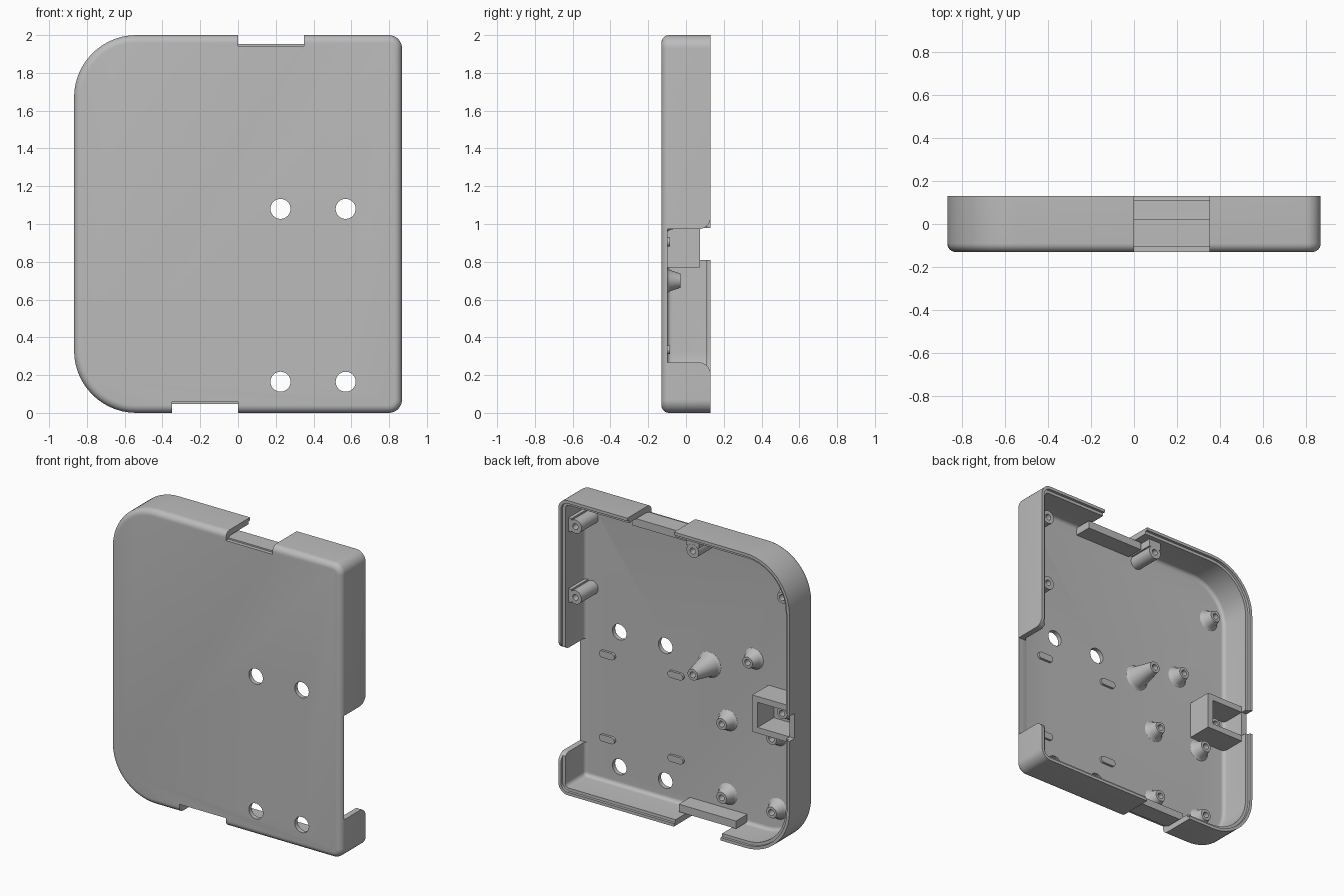
import bpy, bmesh, math
from mathutils import Vector

if "Cube" in bpy.data.objects:
    bpy.data.objects.remove(bpy.data.objects["Cube"])

grey = bpy.data.materials.new("grey_plastic")
COLOR = (0.5, 0.5, 0.5, 1)
grey.use_nodes = True
grey.diffuse_color = COLOR
grey.node_tree.nodes["Principled BSDF"].inputs["Base Color"].default_value = COLOR

HX, FRONT, BACK, FLOOR, WALL = 0.868, -0.13, 0.13, -0.1, 0.04


def finish(name, bm):
    bmesh.ops.recalc_face_normals(bm, faces=bm.faces)
    mesh = bpy.data.meshes.new(name)
    bm.to_mesh(mesh)
    bm.free()
    mesh.materials.append(grey)
    obj = bpy.data.objects.new(name, mesh)
    bpy.context.collection.objects.link(obj)
    return obj


def loft(name, rings):
    """Skin a list of equal point rings and cap both ends."""
    bm = bmesh.new()
    loops = [[bm.verts.new(p) for p in ring] for ring in rings]
    n = len(loops[0])
    for a, b in zip(loops, loops[1:]):
        for i in range(n):
            j = (i + 1) % n
            bm.faces.new((a[i], a[j], b[j], b[i]))
    bm.faces.new(loops[0])
    bm.faces.new(loops[-1])
    return finish(name, bm)


def outline(inset, y):
    """Case outline: two large corners on the right, two small on the left."""
    pts = []
    for sx, sz, r0, start in ((1, 1, 0.07, 0), (-1, 1, 0.33, 90),
                              (-1, -1, 0.33, 180), (1, -1, 0.07, 270)):
        r = max(r0 - inset, 0.004)
        cx, cz = sx * (HX - inset - r), 1 + sz * (1 - inset - r)
        for k in range(15):
            t = math.radians(start + 90 * k / 14)
            pts.append((cx + r * math.cos(t), y, cz + r * math.sin(t)))
    return pts


def rounded_slab(name, inset, y0, y1, fillet):
    rings = []
    for k in range(8):
        t = math.pi / 2 * k / 7
        rings.append(outline(inset + fillet * (1 - math.sin(t)), y0 + fillet * (1 - math.cos(t))))
    rings.append(outline(inset, y1))
    return loft(name, rings)


def box(name, x, y, z):
    return loft(name, [[(a, y[0], z[0]), (a, y[1], z[0]), (a, y[1], z[1]), (a, y[0], z[1])] for a in x])


def disc(name, x, z, r, y0, y1):
    return loft(name, [[(x + r * math.cos(t), y, z + r * math.sin(t))
                        for t in [math.tau * k / 32 for k in range(32)]] for y in (y0, y1)])


def cut(target, *cutters):
    """Subtract each cutter and remove it."""
    for cutter in cutters:
        mod = target.modifiers.new("cut", "BOOLEAN")
        mod.operation, mod.solver, mod.object = "DIFFERENCE", "EXACT", cutter
        bpy.context.view_layer.objects.active = target
        bpy.ops.object.modifier_apply(modifier=mod.name)
        bpy.data.objects.remove(cutter)


def boss(name, x, z, profile):
    """Lathe a (radius, y) profile around the y direction."""
    bm = bmesh.new()
    verts = [bm.verts.new((x + r, y, z)) for r, y in profile]
    edges = [bm.edges.new(p) for p in zip(verts, verts[1:])]
    bmesh.ops.spin(bm, geom=verts + edges, cent=(x, 0, z), axis=(0, 1, 0),
                   angle=math.tau, steps=32, use_merge=False)
    bmesh.ops.remove_doubles(bm, verts=bm.verts, dist=0.0001)
    return finish(name, bm)


# Shell: hollow tray with a stepped rim
tray = rounded_slab("case_shell", 0, FRONT, BACK, 0.04)
cut(tray, rounded_slab("cavity", WALL, FLOOR, 0.2, 0.025),
    rounded_slab("rim_step", WALL / 2, 0.112, 0.2, 0.001))

# Side opening with rounded corners at the back
Z0, Z1, R = 0.267, 0.973, 0.062
section = [(FLOOR + 0.001, Z0)]
arc = [math.radians(90 * k / 10) for k in range(11)]
section += [(BACK - R + R * math.sin(t), Z0 - R + R * math.cos(t)) for t in arc]
section += [(0.2, Z0 - R), (0.2, Z1 + R)]
section += [(BACK - R + R * math.sin(t), Z1 + R - R * math.cos(t)) for t in reversed(arc)]
section.append((FLOOR + 0.001, Z1))
cut(tray, loft("side_opening", [[(x, y, z) for y, z in section] for x in (0.79, 1)]))

# Strap notches in top and bottom, screw holes in the floor, port notch
cut(tray, box("top_notch", (0, 0.35), (-0.2, 0.2), (1.942, 2.1)),
    box("bottom_notch", (-0.35, 0), (-0.2, 0.2), (-0.1, 0.058)),
    box("port_notch", (-1, -0.8), (0.074, 0.2), (0.81, 0.98)))
for x in (0.225, 0.57):
    for z in (0.165, 1.08):
        cut(tray, disc("hole", x, z, 0.053, -0.2, 0))

# Bars closing the strap notches
box("top_bar", (-0.04, 0.39), (FLOOR - 0.005, 0.02), (1.9, 1.952))
box("bottom_bar", (-0.39, 0.04), (FLOOR - 0.005, 0.02), (0.048, 0.1))

# Port housing with an open pocket
port = box("port_housing", (-0.84, -0.55), (FLOOR - 0.005, 0.074), (0.77, 1.02))
cut(port, box("pocket", (-0.9, -0.59), (FLOOR + 0.001, 0.2), (0.81, 0.98)))


# Screw bosses
def cone_profile(tip, base):
    return [(base + 0.015, FLOOR - 0.002), (base + 0.004, FLOOR + 0.004), (base - 0.004, FLOOR + 0.016),
            (0.038, tip), (0.02, tip), (0.02, tip - 0.05), (0, tip - 0.05)]


for i, (x, z) in enumerate(((-0.7, 1.68), (-0.7, 0.895), (-0.44, 1.17), (-0.245, 0.7),
                            (-0.62, 0.7), (-0.245, 0.2), (-0.62, 0.2))):
    boss(f"short_boss_{i + 1}", x, z, cone_profile(-0.03, 0.06))
boss("tall_boss", -0.106, 1.04, cone_profile(0.08, 0.075))

# Straight posts tied to the walls by ribs
for name, x, z in (("upper_post", 0.775, 1.81), ("lower_post", 0.775, 1.33), ("top_post", -0.106, 1.88)):
    boss(name, x, z, [(0.046, FLOOR - 0.002), (0.046, 0.08), (0.02, 0.08), (0.02, 0), (0, 0)])
for name, z in (("upper_post_rib", 1.81), ("lower_post_rib", 1.33)):
    box(name, (0.805, 0.835), (FLOOR - 0.002, 0.079), (z - 0.046, z + 0.046))
box("top_post_rib", (-0.152, -0.06), (FLOOR - 0.002, 0.079), (1.91, 1.965))

# Raised oval pads
for x in (0.14, 0.655):
    for z in (0.335, 0.905):
        ring = []
        for k in range(24):
            t = math.tau * (k + 0.5) / 24
            ring.append((x + math.copysign(0.035, math.cos(t)) + 0.023 * math.cos(t), z + 0.023 * math.sin(t)))
        loft("oval_pad", [[(a, y, b) for a, b in ring] for y in (FLOOR - 0.002, FLOOR + 0.016)])

# Smooth the curves, keep the edges sharp
for obj in bpy.context.scene.objects:
    if obj.type == "MESH" and obj.data.materials and obj.data.materials[0] == grey:
        bpy.ops.object.select_all(action="DESELECT")
        obj.select_set(True)
        bpy.context.view_layer.objects.active = obj
        bpy.ops.object.shade_smooth_by_angle(angle=math.radians(30))
